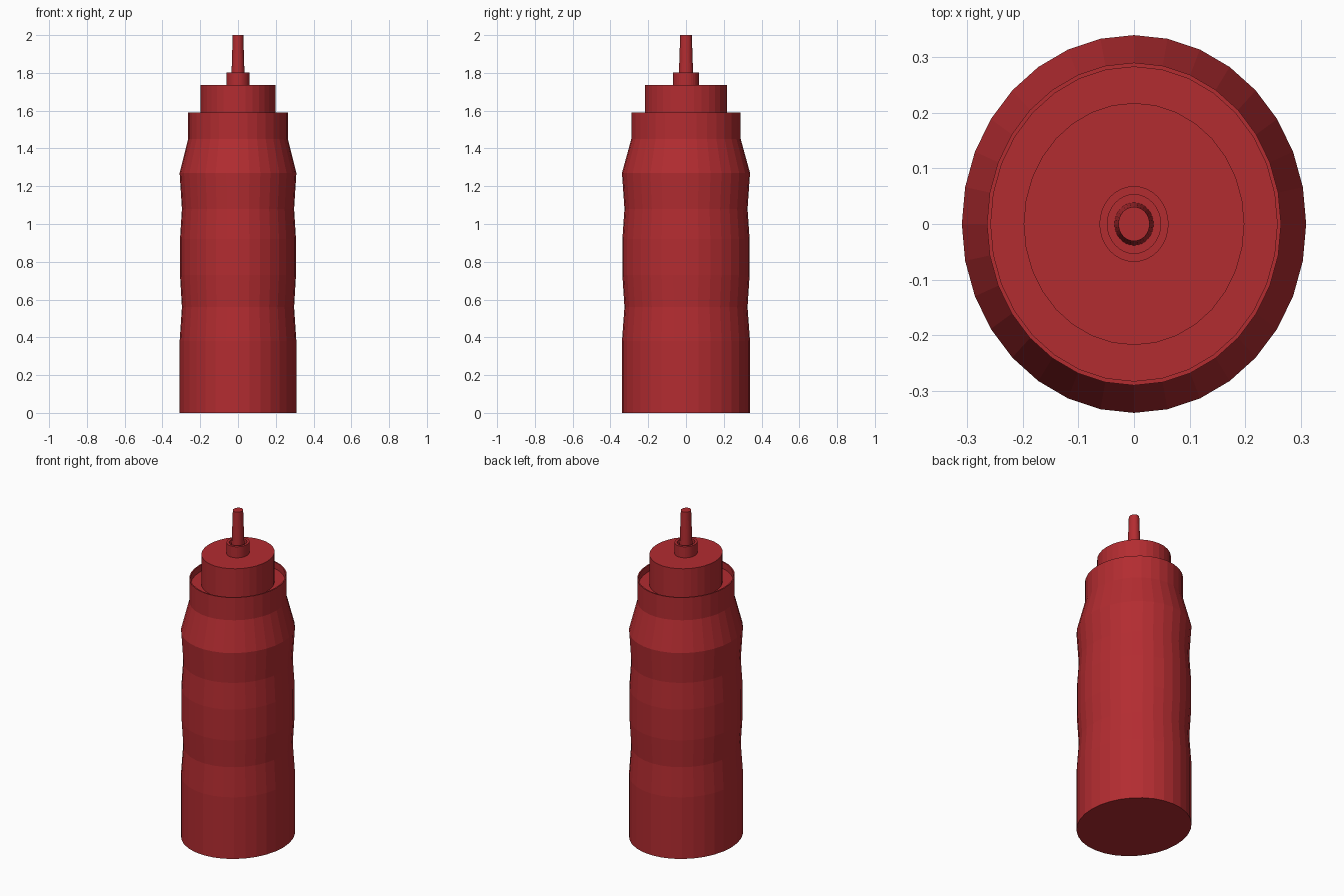
import bpy, bmesh, math

if "Cube" in bpy.data.objects:
    bpy.data.objects.remove(bpy.data.objects["Cube"])

SIDES = 32
DEPTH = 1.097  # the bottle is slightly deeper (y) than wide (x)

red = bpy.data.materials.new("red_plastic")
red.diffuse_color = (0.45, 0.025, 0.03, 1)
red.use_nodes = True
red.node_tree.nodes["Principled BSDF"].inputs["Base Color"].default_value = red.diffuse_color


def lathe(name, profile):
    """Closed elliptical solid turned from (radius, z) points, bottom to top."""
    bm = bmesh.new()
    rings = []
    for r, z in profile:
        rings.append([bm.verts.new((r * math.cos(a), r * DEPTH * math.sin(a), z))
                      for a in (2 * math.pi * i / SIDES for i in range(SIDES))])
    for lo, hi in zip(rings, rings[1:]):
        for i in range(SIDES):
            j = (i + 1) % SIDES
            bm.faces.new((lo[i], lo[j], hi[j], hi[i]))
    bm.faces.new(rings[0][::-1])
    bm.faces.new(rings[-1])
    mesh = bpy.data.meshes.new(name)
    bm.to_mesh(mesh)
    bm.free()
    mesh.materials.append(red)
    obj = bpy.data.objects.new(name, mesh)
    bpy.context.collection.objects.link(obj)
    return obj


# wavy squeeze body with a recessed top inside a thin rim
lathe("bottle_body", [(0.309, 0), (0.309, 0.38), (0.297, 0.56), (0.307, 0.73),
                      (0.307, 0.92), (0.297, 1.08), (0.309, 1.27), (0.264, 1.45),
                      (0.264, 1.59), (0.257, 1.59), (0.257, 1.55)])
# cap standing in the recess
lathe("cap", [(0.198, 1.55), (0.198, 1.735)])
# collar with a small recess around the spout
lathe("spout_collar", [(0.062, 1.735), (0.062, 1.803), (0.048, 1.803), (0.048, 1.775)])
# tapered spout
lathe("spout", [(0.035, 1.775), (0.028, 2.0)])
